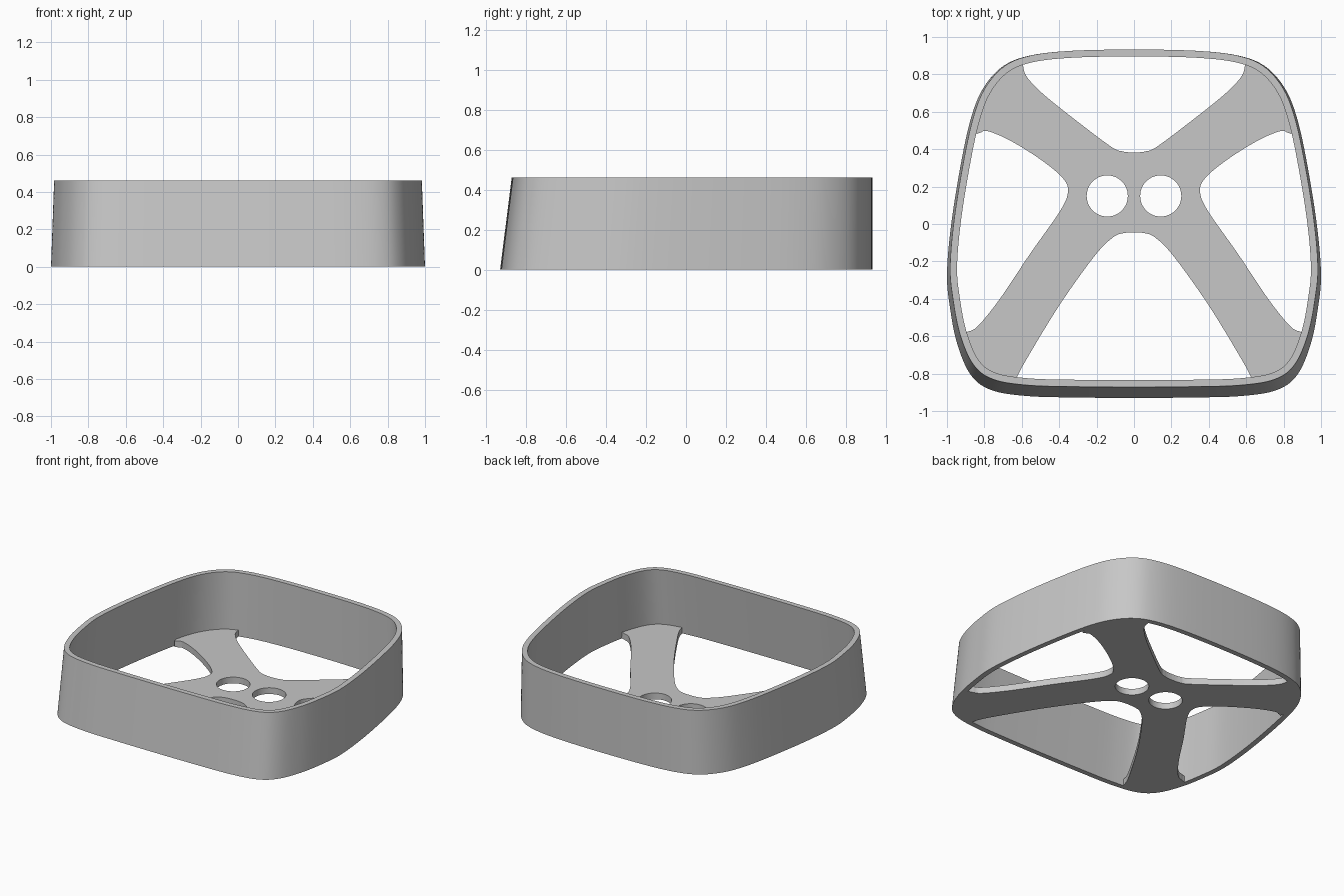
import bpy, bmesh, math
from mathutils import Vector

if "Cube" in bpy.data.objects:
    bpy.data.objects.remove(bpy.data.objects["Cube"])

HEIGHT, WALL, PLATE = 0.46, 0.037, 0.045

grey = bpy.data.materials.new("light grey")
grey.use_nodes = True
grey.diffuse_color = (0.57, 0.57, 0.57, 1)
grey.node_tree.nodes["Principled BSDF"].inputs["Base Color"].default_value = (0.57, 0.57, 0.57, 1)


def spline(points, closed=False, steps=8):
    """Smooth curve through the points."""
    pts = [Vector(p) for p in points]
    n = len(pts)
    get = (lambda i: pts[i % n]) if closed else (lambda i: pts[max(0, min(n - 1, i))])
    out = []
    for i in range(n if closed else n - 1):
        a, b, c, d = (get(i + k) for k in (-1, 0, 1, 2))
        for s in range(steps):
            t = s / steps
            out.append(0.5 * (2 * b + (c - a) * t + (2 * a - 5 * b + 4 * c - d) * t ** 2
                              + (3 * b - a - 3 * c + d) * t ** 3))
    return out if closed else out + [pts[-1]]


def mirrored(half):
    """Close a right-hand half outline whose ends lie on x = 0."""
    return list(half) + [Vector((-p[0], p[1])) for p in reversed(half[1:-1])]


def inset(loop, d):
    """Offset a clockwise loop inwards."""
    n = len(loop)
    out = []
    for i, p in enumerate(loop):
        t = (loop[(i + 1) % n] - loop[i - 1]).normalized()
        out.append(p + Vector((t.y, -t.x)) * d)
    return out


def finish(obj):
    bpy.ops.object.select_all(action='DESELECT')
    obj.select_set(True)
    bpy.context.view_layer.objects.active = obj
    if obj.type == 'CURVE':
        bpy.ops.object.convert(target='MESH')
    bpy.ops.object.shade_smooth_by_angle(angle=math.radians(30))


# Wall outlines: the base is wider and reaches further forward than the rim
half = [(0, .933), (.35, .925), (.567, .897), (.70, .838), (.80, .72), (.862, .56), (.914, .32),
        (.962, .02), (.983, -.23), (.968, -.4), (.93, -.59), (.86, -.75), (.754, -.83),
        (.567, -.862), (.3, -.87), (0, -.872)]
top_out = spline(mirrored([Vector(p) for p in half]), closed=True)
base_out = [Vector((p.x * 1.017, 0.933 - (0.933 - p.y) * 1.032)) for p in top_out]
base_in = inset(base_out, WALL)

# Wall
bm = bmesh.new()
rings = [[bm.verts.new((p.x, p.y, z)) for p in loop] for loop, z in
         ((base_out, 0), (top_out, HEIGHT), (inset(top_out, WALL), HEIGHT), (base_in, 0))]
for k in range(4):
    r, s = rings[k], rings[(k + 1) % 4]
    for i in range(len(r)):
        j = (i + 1) % len(r)
        bm.faces.new((r[i], r[j], s[j], s[i]))
bmesh.ops.recalc_face_normals(bm, faces=bm.faces)
mesh = bpy.data.meshes.new("wall")
bm.to_mesh(mesh)
bm.free()
wall = bpy.data.objects.new("wall", mesh)
mesh.materials.append(grey)
bpy.context.collection.objects.link(wall)
finish(wall)

# Cross plate outline: three concave edges joined by arm ends that follow the wall
back_edge = spline([(0, .382), (.06, .388), (.128, .417), (.34, .577), (.48, .69), (.556, .765),
                    (.585, .81), (.594, .856)])
side_edge = spline([(.842, .48), (.82, .489), (.78, .496), (.66, .445), (.50, .345), (.385, .25),
                    (.353, .176), (.395, .07), (.556, -.16), (.717, -.4), (.834, -.545),
                    (.89, -.576), (.922, -.585)])
front_edge = spline([(.645, -.885), (.626, -.82), (.567, -.71), (.396, -.43), (.21, -.17),
                     (.11, -.07), (.05, -.048), (0, -.045)])
seat_line = inset(base_out, WALL - 0.002)
seat_line = seat_line[:len(seat_line) // 2]
back_end = [p for p in seat_line if p.x > .60 and p.y > .49]
front_end = [p for p in seat_line if p.x > .65 and p.y < -.59]
outline = mirrored(back_edge + back_end + side_edge + front_end + front_edge)

# Two round holes in the plate
turn = [2 * math.pi * i / 48 for i in range(48)]
holes = [[Vector((cx + .11 * math.cos(a), .15 + .11 * math.sin(a))) for a in turn]
         for cx in (-.143, .143)]

# Plate
curve = bpy.data.curves.new("cross_plate", 'CURVE')
curve.dimensions = '2D'
curve.fill_mode = 'BOTH'
curve.extrude = PLATE / 2
for loop in [outline] + holes:
    s = curve.splines.new('POLY')
    s.points.add(len(loop) - 1)
    for pt, p in zip(s.points, loop):
        pt.co = (p.x, p.y, 0, 1)
    s.use_cyclic_u = True
curve.materials.append(grey)
plate = bpy.data.objects.new("cross_plate", curve)
plate.location.z = PLATE / 2
bpy.context.collection.objects.link(plate)
finish(plate)
